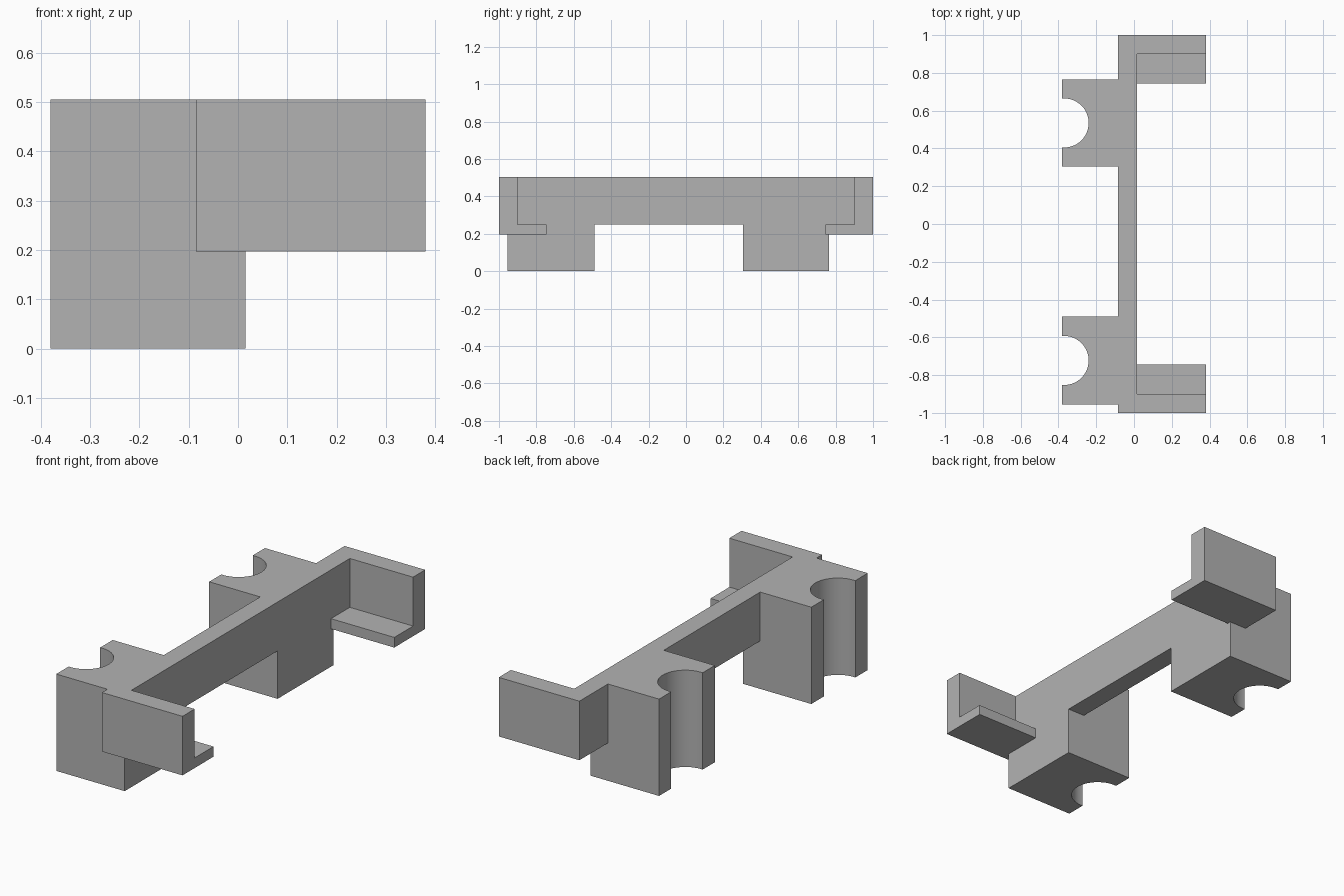
import bpy
import bmesh
import math
from mathutils import Vector

if "Cube" in bpy.data.objects:
    bpy.data.objects.remove(bpy.data.objects["Cube"])

grey = bpy.data.materials.new("plain grey")
grey.diffuse_color = (0.45, 0.45, 0.45, 1)
grey.use_nodes = True
grey.node_tree.nodes["Principled BSDF"].inputs["Base Color"].default_value = grey.diffuse_color

X_BACK, X_MID, X_FACE, X_TIP = -0.38, -0.085, 0.015, 0.38
Z_LIP, Z_SHELF, Z_TOP = 0.197, 0.25, 0.505


def prism(name, points, offset):
    """Extrude a closed 3D outline along an offset."""
    bm = bmesh.new()
    face = bm.faces.new([bm.verts.new(p) for p in points])
    ext = bmesh.ops.extrude_face_region(bm, geom=[face])
    verts = [v for v in ext["geom"] if isinstance(v, bmesh.types.BMVert)]
    bmesh.ops.translate(bm, verts=verts, vec=Vector(offset))
    bmesh.ops.recalc_face_normals(bm, faces=bm.faces)
    mesh = bpy.data.meshes.new(name)
    bm.to_mesh(mesh)
    bm.free()
    mesh.materials.append(grey)
    obj = bpy.data.objects.new(name, mesh)
    bpy.context.collection.objects.link(obj)
    return obj


# Long rail, its side outline dropping down behind each clamp block
rail_outline = [(-1, Z_TOP), (-1, Z_LIP), (-0.955, Z_LIP), (-0.955, 0), (-0.49, 0),
                (-0.49, Z_SHELF), (0.305, Z_SHELF), (0.305, 0), (0.765, 0),
                (0.765, Z_LIP), (1, Z_LIP), (1, Z_TOP)]
rail = prism("rail_bracket", [(X_MID, y, z) for y, z in rail_outline],
             (X_FACE - X_MID, 0, 0))
parts = []

# Clamp blocks with a round vertical channel
for y0, y1 in ((-0.955, -0.49), (0.305, 0.765)):
    mid, r = (y0 + y1) / 2, 0.13
    arc = [(-0.37 + r * math.cos(a), mid + r * math.sin(a))
           for a in (math.pi * (i / 24 - 0.5) for i in range(25))]
    outline = ([(X_MID, y0), (X_BACK, y0), (X_BACK, mid - r)] + arc
               + [(X_BACK, mid + r), (X_BACK, y1), (X_MID, y1)])
    parts.append(prism("clamp_block", [(x, y, 0) for x, y in outline], (0, 0, Z_TOP)))

# L-shaped end arms with an inward shelf
for s in (-1, 1):
    outline = [(1, Z_TOP), (1, Z_LIP), (0.745, Z_LIP), (0.745, Z_SHELF),
               (0.9, Z_SHELF), (0.9, Z_TOP)]
    parts.append(prism("end_arm", [(X_FACE, s * y, z) for y, z in outline],
                       (X_TIP - X_FACE, 0, 0)))

# Fuse everything into one solid
for part in parts:
    mod = rail.modifiers.new("fuse", "BOOLEAN")
    mod.operation = "UNION"
    mod.solver = "EXACT"
    mod.object = part
bpy.context.view_layer.objects.active = rail
rail.select_set(True)
for mod in list(rail.modifiers):
    bpy.ops.object.modifier_apply(modifier=mod.name)
for part in parts:
    bpy.data.objects.remove(part)
bpy.ops.object.shade_smooth_by_angle(angle=math.radians(30))
